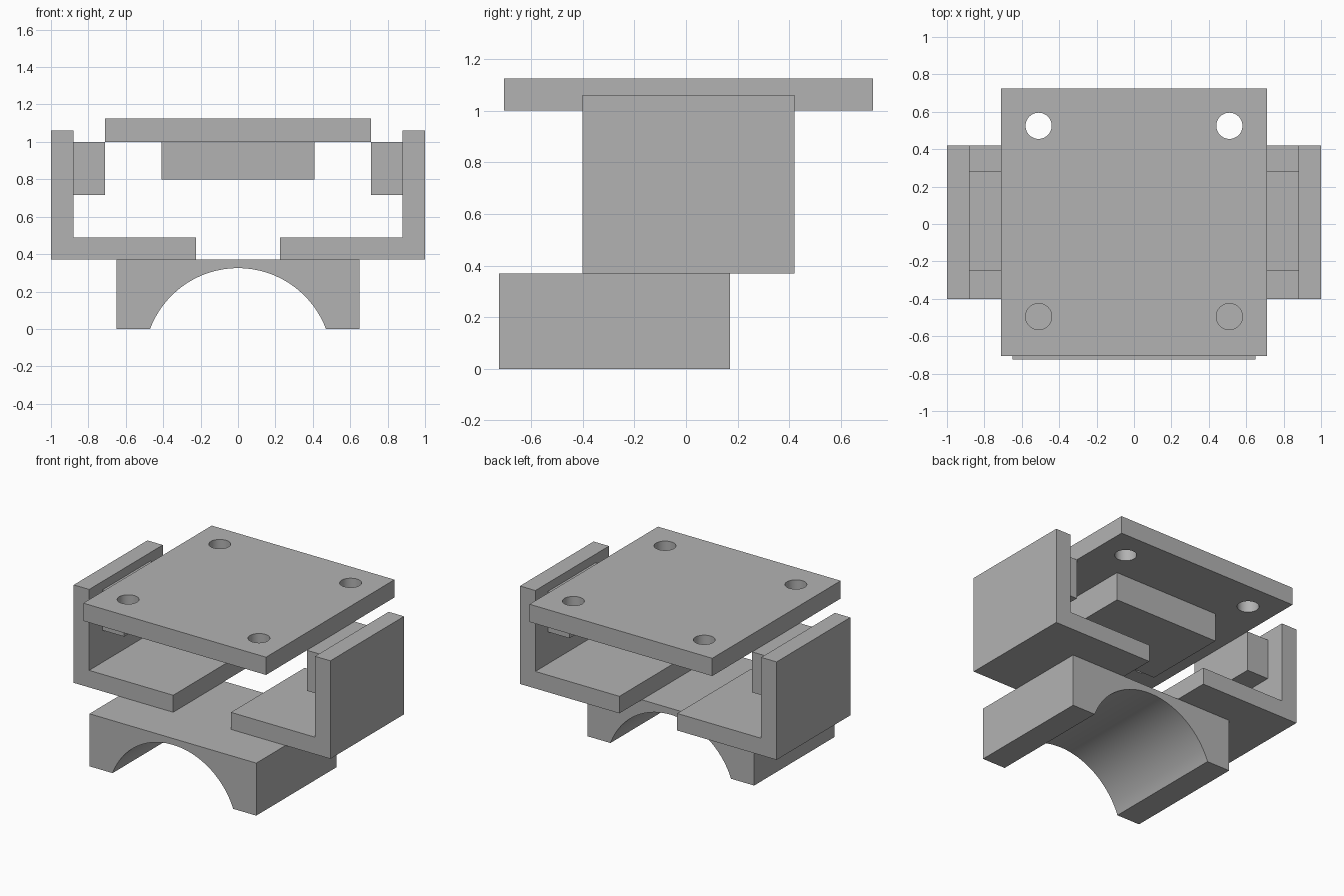
import bpy
import bmesh
from math import asin, sin, cos, radians
from mathutils import Vector

cube = bpy.data.objects.get("Cube")
if cube:
    bpy.data.objects.remove(cube, do_unlink=True)

grey = bpy.data.materials.new("plain grey")
grey.use_nodes = True
colour = (0.45, 0.45, 0.45, 1)
grey.diffuse_color = colour
grey.node_tree.nodes["Principled BSDF"].inputs["Base Color"].default_value = colour


def extrude_profile(name, points, y0, y1):
    """Extrude an x-z outline from y0 to y1."""
    bm = bmesh.new()
    face = bm.faces.new([bm.verts.new((x, y0, z)) for x, z in points])
    new = bmesh.ops.extrude_face_region(bm, geom=[face])["geom"]
    verts = [v for v in new if isinstance(v, bmesh.types.BMVert)]
    bmesh.ops.translate(bm, verts=verts, vec=Vector((0, y1 - y0, 0)))
    bmesh.ops.recalc_face_normals(bm, faces=bm.faces)
    mesh = bpy.data.meshes.new(name)
    bm.to_mesh(mesh)
    bm.free()
    mesh.materials.append(grey)
    obj = bpy.data.objects.new(name, mesh)
    bpy.context.collection.objects.link(obj)
    return obj


def box(name, x0, x1, y0, y1, z0, z1):
    return extrude_profile(name, [(x0, z0), (x1, z0), (x1, z1), (x0, z1)], y0, y1)


def activate(obj):
    bpy.ops.object.select_all(action="DESELECT")
    obj.select_set(True)
    bpy.context.view_layer.objects.active = obj


def smooth(obj):
    activate(obj)
    bpy.ops.object.shade_smooth_by_angle(angle=radians(30))


def mirror_x(obj):
    obj.modifiers.new("Mirror", "MIRROR").use_axis[0] = True


# Saddle base with a circular arch along y
half_span, rise, steps = 0.47, 0.325, 48
radius = (half_span ** 2 + rise ** 2) / (2 * rise)
sweep = asin(half_span / radius)
arch = []
for i in range(steps + 1):
    a = sweep * (2 * i / steps - 1)
    arch.append((radius * sin(a), rise - radius + radius * cos(a)))
outline = [(-0.65, 0)] + arch + [(0.65, 0), (0.65, 0.37), (-0.65, 0.37)]
smooth(extrude_profile("saddle_base", outline, -0.725, 0.17))

# L-shaped side brackets and the lugs inside them
mirror_x(extrude_profile("side_brackets", [
    (0.225, 0.37), (1, 0.37), (1, 1.06), (0.88, 1.06), (0.88, 0.49), (0.225, 0.49)],
    -0.4, 0.42))
mirror_x(box("bracket_lugs", 0.712, 0.88, -0.25, 0.28, 0.715, 1.0))

# Block under the top plate
box("plate_block", -0.41, 0.41, -0.29, 0.32, 0.8, 1.0)

# Top plate with four drilled holes
plate = box("top_plate", -0.712, 0.712, -0.705, 0.725, 1.0, 1.125)
for x in (-0.51, 0.51):
    for y in (-0.495, 0.525):
        bpy.ops.mesh.primitive_cylinder_add(vertices=48, radius=0.07, depth=0.4,
                                            location=(x, y, 1.06))
        cutter = bpy.context.object
        cutter.name = "hole_cutter"
        cutter.hide_render = True
        cutter.data.materials.append(grey)
        cut = plate.modifiers.new("Hole", "BOOLEAN")
        cut.operation = "DIFFERENCE"
        cut.solver = "EXACT"
        cut.object = cutter
        activate(plate)
        bpy.ops.object.modifier_apply(modifier=cut.name)
        bpy.data.objects.remove(cutter, do_unlink=True)
smooth(plate)
